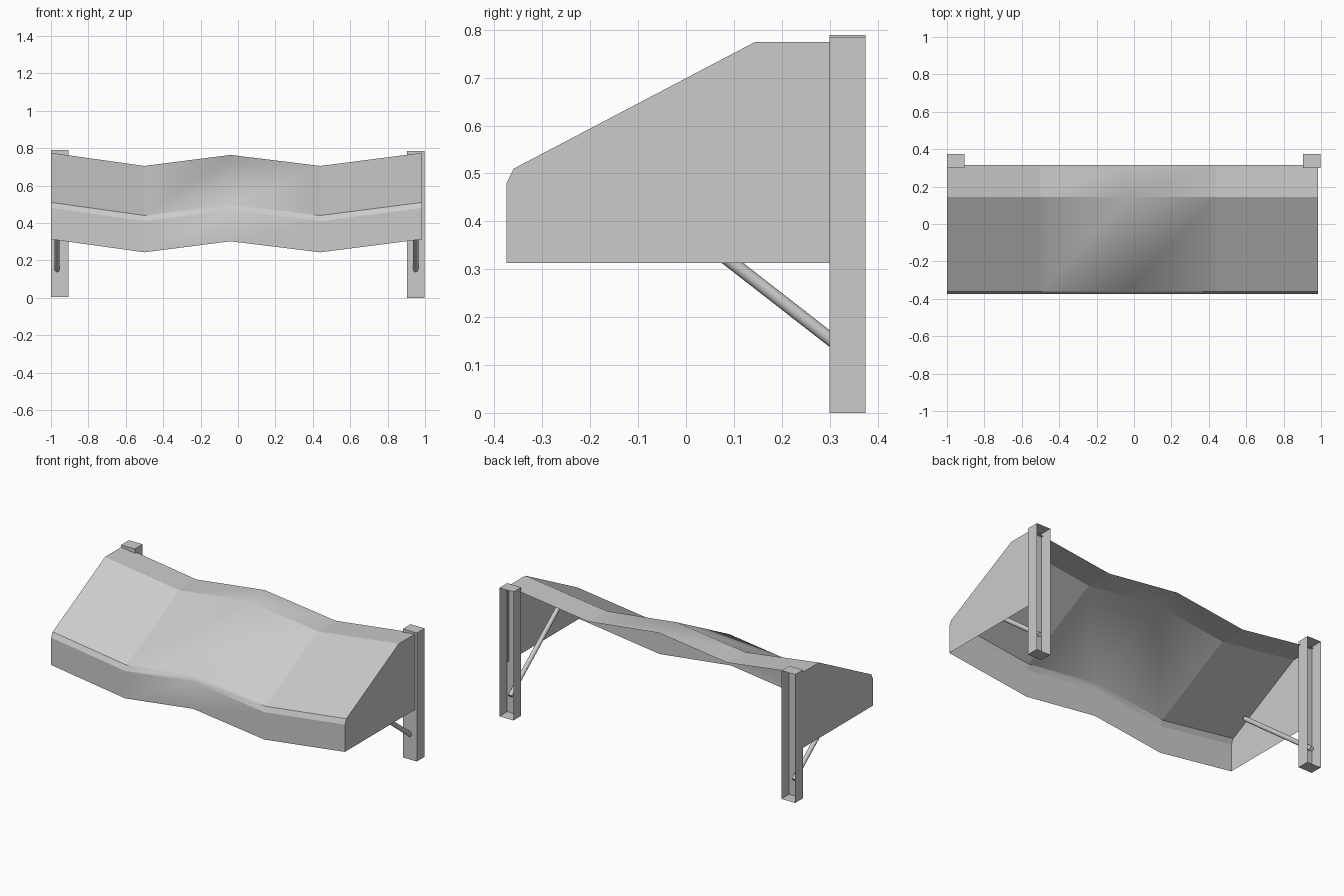
import bpy
import bmesh
from mathutils import Vector

cube = bpy.data.objects.get("Cube")
if cube:
    bpy.data.objects.remove(cube, do_unlink=True)

grey = bpy.data.materials.new("plain grey")
grey.use_nodes = True
COLOUR = (0.6, 0.6, 0.6, 1)
grey.diffuse_color = COLOUR
grey.node_tree.nodes["Principled BSDF"].inputs["Base Color"].default_value = COLOUR


def make(name, verts, faces):
    mesh = bpy.data.meshes.new(name)
    mesh.from_pydata(verts, [], faces)
    mesh.materials.append(grey)
    mesh.update()
    obj = bpy.data.objects.new(name, mesh)
    bpy.context.collection.objects.link(obj)
    return obj


# Side profile (y, z) of the awning, and the sag (x, drop) along its length
PROFILE = [(-0.375, 0.313), (-0.375, 0.48), (-0.36, 0.51), (0.145, 0.775), (0.315, 0.775)]
SAG = [(-1, 0), (-0.5, 0.07), (-0.04, 0.011), (0.44, 0.07), (0.985, 0)]
MIDDLE = SAG[2][0]

# Canopy: the profile swept along the wavy length
n = len(PROFILE)
verts = [(x, y, z - drop) for x, drop in SAG for y, z in PROFILE]
faces = [(i * n + j, (i + 1) * n + j, (i + 1) * n + j + 1, i * n + j + 1)
         for i in range(len(SAG) - 1) for j in range(n - 1)]
canopy = make("canopy", verts, faces)

# Creases stay crisp except at the soft central ridge
mesh = canopy.data
mesh.polygons.foreach_set("use_smooth", [True] * len(mesh.polygons))
normals = []
for poly in mesh.polygons:
    for v in poly.vertices:
        vert = mesh.vertices[v]
        soft = abs(vert.co.x - MIDDLE) < 0.01
        normals.append(tuple(vert.normal if soft else poly.normal))
mesh.normals_split_custom_set(normals)

# Side panels closing both ends
outline = PROFILE + [(0.315, 0.313)]
for name, x in (("right_side_panel", -1), ("left_side_panel", 0.985)):
    order = range(n + 1) if x > 0 else range(n, -1, -1)
    make(name, [(x, y, z) for y, z in outline], [tuple(reversed(order))])


def post(name, x0, x1, z0, z1):
    """Channel post: a thin box left open at the back."""
    bm = bmesh.new()
    bmesh.ops.create_cube(bm, size=1)
    for v in bm.verts:
        v.co = ((x0 + x1) / 2 + v.co.x * (x1 - x0), 0.3375 + v.co.y * 0.075,
                (z0 + z1) / 2 + v.co.z * (z1 - z0))
    bm.normal_update()
    back = [f for f in bm.faces if f.normal.y > 0.9]
    bmesh.ops.delete(bm, geom=back, context='FACES_ONLY')
    obj = make(name, [], [])
    bm.to_mesh(obj.data)
    bm.free()


def brace(name, x):
    """Round strut from the post up to the underside of the canopy."""
    low, high = Vector((x, 0.34, 0.124)), Vector((x, -0.22, 0.56))
    axis = high - low
    bpy.ops.mesh.primitive_cylinder_add(vertices=16, radius=0.0138, depth=axis.length,
                                        location=(low + high) / 2,
                                        rotation=axis.to_track_quat('Z', 'Y').to_euler())
    obj = bpy.context.object
    obj.name = name
    obj.data.materials.append(grey)
    bpy.ops.object.shade_smooth_by_angle()


# Supports
post("right_post", -1, -0.907, 0.005, 0.789)
post("left_post", 0.904, 0.998, 0, 0.785)
brace("right_brace", -0.967)
brace("left_brace", 0.95)
